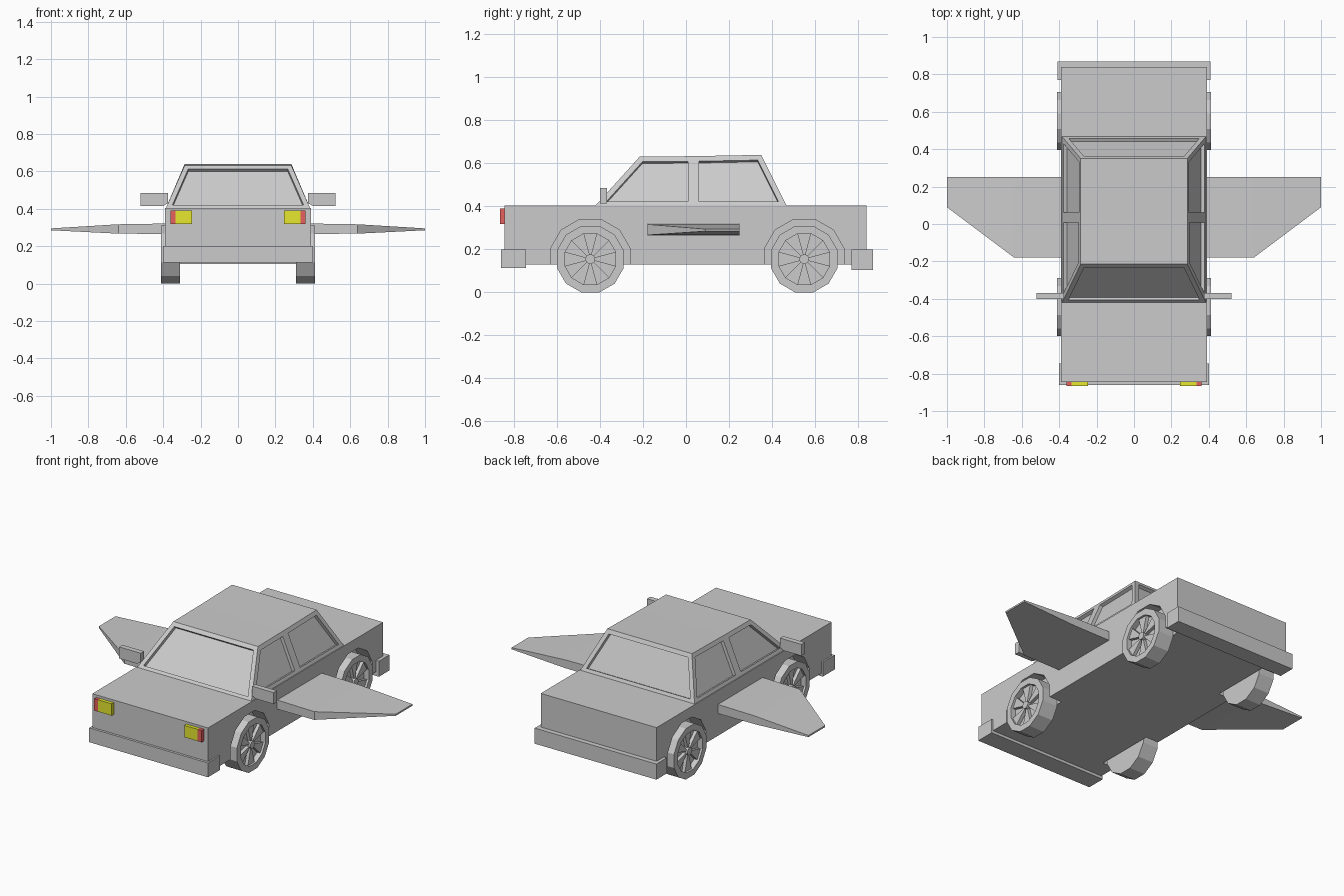
import bpy, bmesh, math
from mathutils import Vector

if "Cube" in bpy.data.objects:
    bpy.data.objects.remove(bpy.data.objects["Cube"])


def material(name, rgb):
    m = bpy.data.materials.new(name)
    m.diffuse_color = (*rgb, 1)
    m.use_nodes = True
    m.node_tree.nodes["Principled BSDF"].inputs["Base Color"].default_value = m.diffuse_color
    return m


GREY = material("body grey", (0.6, 0.6, 0.6))
YELLOW = material("lamp yellow", (0.8, 0.8, 0.03))
RED = material("indicator red", (0.8, 0.12, 0.11))


def finish(name, bm, mat=GREY):
    bmesh.ops.recalc_face_normals(bm, faces=bm.faces)
    me = bpy.data.meshes.new(name)
    bm.to_mesh(me)
    bm.free()
    me.materials.append(mat)
    ob = bpy.data.objects.new(name, me)
    bpy.context.collection.objects.link(ob)
    return ob


def add_hull(bm, points):
    verts = [bm.verts.new(p) for p in points]
    bmesh.ops.convex_hull(bm, input=verts)


def hull(name, points, mat=GREY):
    bm = bmesh.new()
    add_hull(bm, points)
    bmesh.ops.dissolve_limit(bm, angle_limit=0.01, verts=bm.verts, edges=bm.edges)
    return finish(name, bm, mat)


def box(name, x0, x1, y0, y1, z0, z1, mat=GREY):
    return hull(name, [(x, y, z) for x in (x0, x1) for y in (y0, y1) for z in (z0, z1)], mat)


def ring(r, x, cy=0, cz=0, n=12):
    # n-gon around the x axis with a flat side down; r is the flat-side distance
    R = r / math.cos(math.pi / n)
    return [Vector((x, cy + R * math.cos((i + .5) * 2 * math.pi / n),
                    cz + R * math.sin((i + .5) * 2 * math.pi / n))) for i in range(n)]


SIDES = (("right", 1), ("left", -1))
AXLES = (("front", -0.445), ("rear", 0.55))
WHEEL_Z = 0.155

# Lower body with wheel arches cut out
body = box("body", -0.39, 0.39, -0.845, 0.84, 0.13, 0.405)
for _, s in SIDES:
    for _, y in AXLES:
        cutter = hull("arch_cutter", ring(0.185, s * 0.305, y, WHEEL_Z) + ring(0.185, s * 0.45, y, WHEEL_Z))
        cutter.hide_render = True
        mod = body.modifiers.new("arch", 'BOOLEAN')
        mod.operation = 'DIFFERENCE'
        mod.solver = 'EXACT'
        mod.object = cutter
        bpy.context.view_layer.objects.active = body
        bpy.ops.object.modifier_apply(modifier=mod.name)
        bpy.data.objects.remove(cutter)

# Bumpers
box("front_bumper", -0.40, 0.40, -0.86, -0.745, 0.113, 0.2)
box("rear_bumper", -0.41, 0.41, 0.77, 0.87, 0.105, 0.2)

# Cabin with recessed windows
bm = bmesh.new()
stations = ((-0.425, -0.215, 0.632), (0.035, 0.035, 0.634), (0.47, 0.35, 0.64))
low = [[bm.verts.new((s * 0.387, yb, 0.4)) for yb, _, _ in stations] for s in (1, -1)]
top = [[bm.verts.new((s * 0.285, yt, zt)) for _, yt, zt in stations] for s in (1, -1)]
windows = []
for k in (0, 1):
    for j in (0, 1):
        windows.append(bm.faces.new((low[k][j], low[k][j + 1], top[k][j + 1], top[k][j])))
for j in (0, 2):
    windows.append(bm.faces.new((low[0][j], low[1][j], top[1][j], top[0][j])))
for rows in (low, top):
    for j in (0, 1):
        bm.faces.new((rows[0][j], rows[0][j + 1], rows[1][j + 1], rows[1][j]))
bmesh.ops.recalc_face_normals(bm, faces=bm.faces)
bmesh.ops.inset_individual(bm, faces=windows, thickness=0.026, use_even_offset=True)
bmesh.ops.inset_individual(bm, faces=windows, thickness=0.0005, depth=-0.02)
finish("cabin", bm)


def wheel(name, s, cy):
    # Tyre with recessed face, six wedge spokes and a hub
    bm = bmesh.new()
    profile = ((0.31, 0), (0.31, 0.155), (0.413, 0.155), (0.413, 0.118), (0.38, 0.118), (0.38, 0))
    rings = [[bm.verts.new(p) for p in ring(max(r, 1e-6), x)] for x, r in profile]
    for a, b in zip(rings, rings[1:]):
        for i in range(12):
            j = (i + 1) % 12
            bm.faces.new((a[i], a[j], b[j], b[i]))
    bmesh.ops.remove_doubles(bm, verts=bm.verts, dist=1e-4)
    bmesh.ops.dissolve_limit(bm, angle_limit=0.01, verts=bm.verts, edges=bm.edges)
    inner = [ring(0.02, x) for x in (0.378, 0.4)]
    outer = [ring(0.118, x) for x in (0.378, 0.4)]
    for i in range(0, 12, 2):
        add_hull(bm, [r[k] for r in inner + outer for k in (i, i + 1)])
    add_hull(bm, ring(0.022, 0.375) + ring(0.022, 0.41))
    for v in bm.verts:
        v.co = (s * v.co.x, v.co.y + cy, v.co.z + WHEEL_Z)
    finish(name, bm)


for side, s in SIDES:
    for axle, y in AXLES:
        wheel(f"{axle}_{side}_wheel", s, y)

    # Wing: straight inner panel, tapered outer panel
    sections = ((0.32, -0.18, 0.25, 0.265, 0.322),
                (0.64, -0.18, 0.25, 0.267, 0.317),
                (1.0, 0.09, 0.25, 0.285, 0.295))
    hull(f"{side}_wing", [(s * x, y, z) for x, y0, y1, z0, z1 in sections
                          for y in (y0, y1) for z in (z0, z1)])

    # Door mirror with clipped lower inner corner
    outline = ((0.52, 0.415), (0.52, 0.485), (0.375, 0.485), (0.375, 0.43), (0.40, 0.415))
    hull(f"{side}_mirror", [(s * x, y, z) for x, z in outline for y in (-0.4, -0.368)])

    # Headlamp and indicator
    box(f"{side}_headlamp", s * 0.245, s * 0.335, -0.866, -0.84, 0.318, 0.39, YELLOW)
    box(f"{side}_indicator", s * 0.335, s * 0.362, -0.866, -0.84, 0.318, 0.39, RED)
